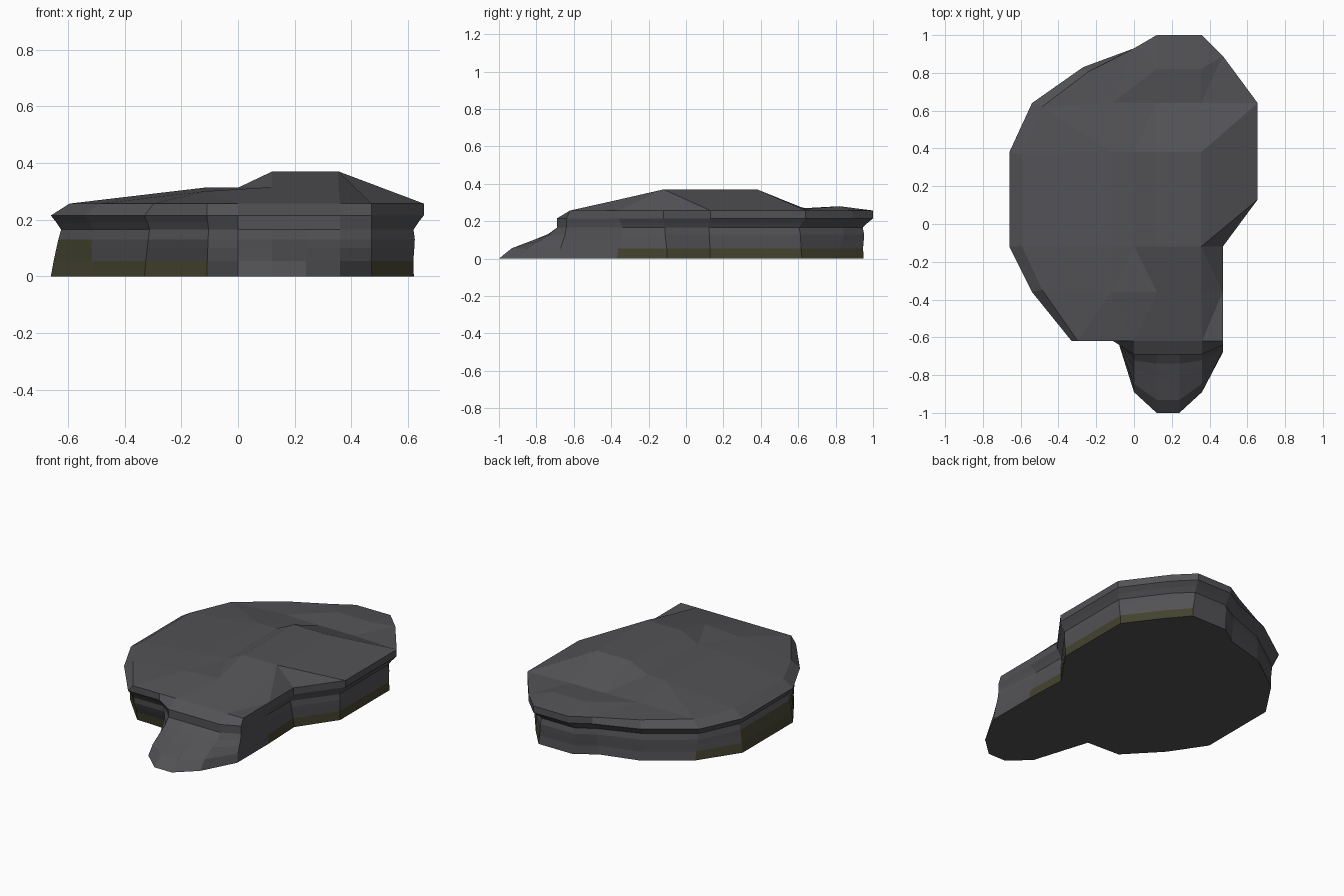
import bpy, bmesh
from mathutils import Vector
from mathutils.geometry import delaunay_2d_cdt

if "Cube" in bpy.data.objects:
    bpy.data.objects.remove(bpy.data.objects["Cube"])


def material(name, rgb):
    m = bpy.data.materials.new(name)
    m.diffuse_color = (*rgb, 1)
    m.use_nodes = True
    m.node_tree.nodes["Principled BSDF"].inputs["Base Color"].default_value = m.diffuse_color
    return m


# Matching outlines: footprint on the ground and rim of the upper slab
foot = [(.12, -1), (.24, -1), (.36, -.89), (.47, -.68), (.47, -.37),
        (.46, -.1), (.62, .13), (.62, .62), (.47, .82), (.36, .95),
        (.12, .95), (0, .87), (-.25, .8), (-.5, .62), (-.66, .38),
        (-.66, -.12), (-.52, -.33), (-.33, -.53), (-.11, -.54), (0, -.89)]
rim = [(.12, -.69), (.24, -.69), (.36, -.69), (.47, -.64), (.47, -.36),
       (.47, -.12), (.655, .13), (.655, .64), (.47, .89), (.36, 1),
       (.12, 1), (0, .93), (-.27, .83), (-.54, .64), (-.66, .38),
       (-.66, -.12), (-.54, -.36), (-.33, -.62), (-.11, -.62), (0, -.69)]
N = len(foot)

# Strata: height, blend from footprint to rim, sideways inset
layers = [(0, 0, 1), (.055, .22, .985), (.10, .6, .97), (.13, .84, .96),
          (.165, 1, .945), (.19, 1, .97), (.215, 1, 1)]

bm = bmesh.new()
rings = []
for z, t, s in layers:
    ring = []
    for f, r in zip(foot, rim):
        p = Vector(f).lerp(Vector(r), t)
        front_tongue = p.y < -.62 and p.x > -.05
        if not front_tongue:
            p *= s
        ring.append(bm.verts.new((p.x, p.y, z)))
    rings.append(ring)

# Bevelled top edge of the slab
edge = []
for x, y in rim:
    if x < -.2:
        x, y = x * .9, y * (.97 if y > -.6 else 1)
    edge.append(bm.verts.new((x, max(y, -.62), .257)))
rings.append(edge)

# Side walls, with moss low down and higher on the left
for i in range(len(rings) - 1):
    a, b = rings[i], rings[i + 1]
    for k in range(N):
        j = (k + 1) % N
        face = bm.faces.new((a[k], a[j], b[j], b[k]))
        c = face.calc_center_median()
        tongue = c.y < -.4 and c.x > -.08
        back = c.y > .7 and c.x < .3
        low = i == 0 and not tongue and not back
        left = i < 3 and c.x < -.48 and c.y < .2
        face.material_index = 1 if low or left else 0
bm.faces.new(rings[0][::-1])

# Crown: raised plateau inside the slab edge
crown = [(.12, -.12, .37), (.355, -.12, .37), (.355, .38, .37), (.12, .38, .37),
         (0, -.12, .313), (0, .38, .313), (-.12, -.12, .313), (-.12, .38, .313),
         (-.12, -.36, .30), (.12, -.36, .315), (.355, -.36, .315),
         (-.12, .64, .27), (.12, .64, .265), (.355, .64, .265),
         (.12, .82, .28), (.355, .82, .28)]
top = edge + [bm.verts.new(p) for p in crown]
co, _, faces, orig, _, _ = delaunay_2d_cdt(
    [v.co.xy for v in top], [(k, (k + 1) % N) for k in range(N)], [], 1, 1e-5)
for f in faces:
    vs = [top[orig[k][0]] for k in f]
    if len(set(vs)) > 2:
        bm.faces.new(vs)

bmesh.ops.recalc_face_normals(bm, faces=bm.faces)
mesh = bpy.data.meshes.new("layered_rock")
bm.to_mesh(mesh)
bm.free()
mesh.materials.append(material("dark grey stone", (.085, .084, .092)))
mesh.materials.append(material("olive moss", (.056, .055, .028)))
rock = bpy.data.objects.new("layered_rock", mesh)
bpy.context.collection.objects.link(rock)
